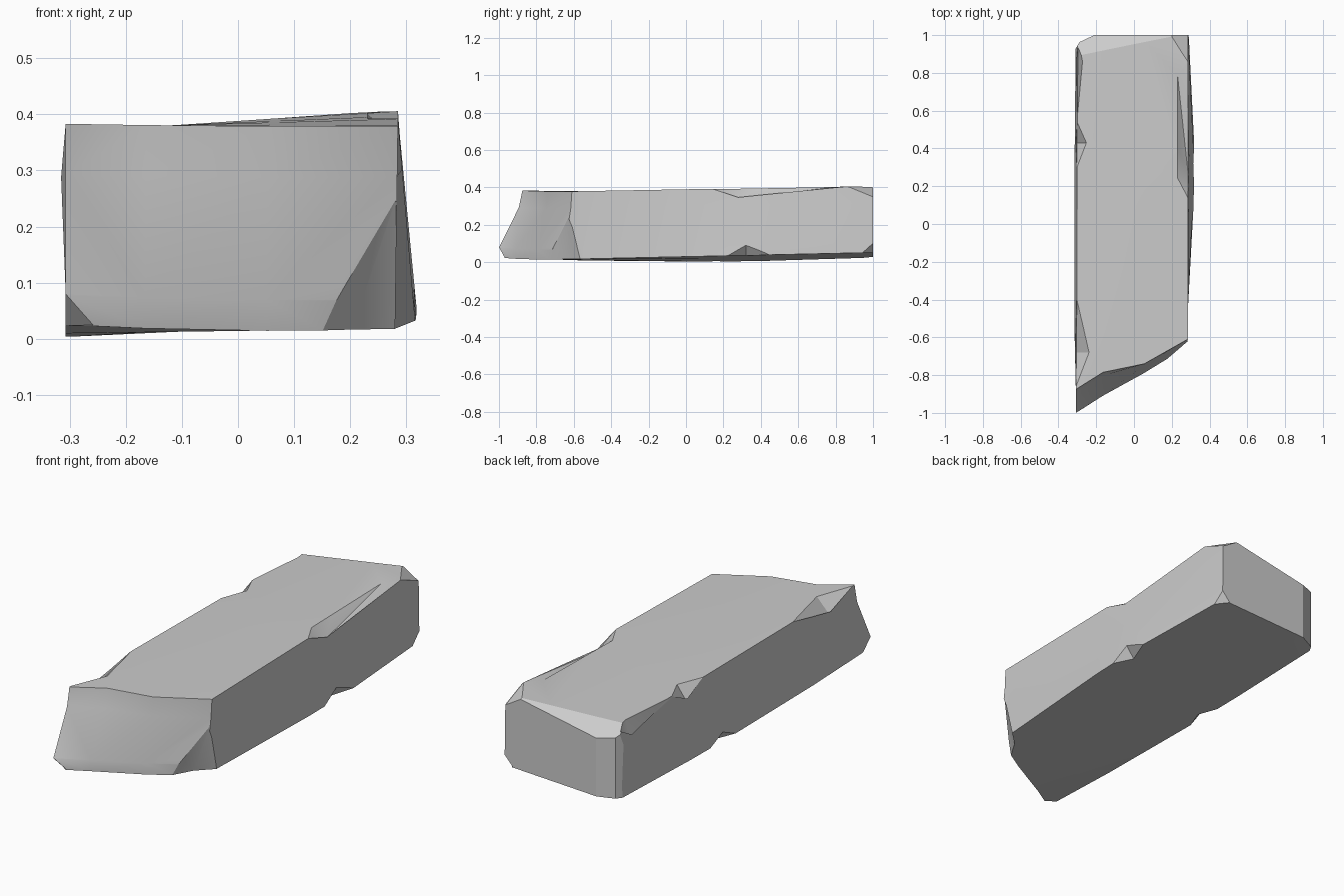
import bpy, bmesh
from mathutils import Vector

if "Cube" in bpy.data.objects:
    bpy.data.objects.remove(bpy.data.objects["Cube"])

COLS = (0, .24, .61, 1)
ROWS = (0, .15, .75, 1)
FRONT_ROWS = (0, 0, .85, 1)
# Slanted front end: y along its bottom and top edges
FRONT_LOW = (-1.0, -.91, -.79, -.65)
FRONT_HIGH = (-.875, -.785, -.74, -.61)


def corner(sx, sz, y):
    # The four long edges of the stone, followed along y
    if sz < 0:
        if sx < 0:
            return Vector((-.307, y, .003 + .022 * y * y))
        bow = max(0, 1 - ((y - .35) / .75) ** 2)
        return Vector((.28 + .04 * bow, y, .03 + .022 * y))
    if sx < 0:
        return Vector((-.302 + .008 * y ** 3, y, .376 - .008 * y))
    return Vector((.285, y, .39 + .018 * y))


def grid_point(y, i, j):
    u, v = COLS[i], ROWS[j]
    if y is None:
        y = FRONT_LOW[i] + (FRONT_HIGH[i] - FRONT_LOW[i]) * FRONT_ROWS[j]
        bulge = 0
    else:
        bulge = .011 if (i == 0 and j == 2) else 0
    low = corner(-1, -1, y).lerp(corner(1, -1, y), u)
    high = corner(-1, 1, y).lerp(corner(1, 1, y), u)
    p = low.lerp(high, v)
    p.x -= bulge
    return p


def slice_off(bm, a, b, c, outward):
    # Cut with the plane through a, b, c and cap the cut
    a, b, c = Vector(a), Vector(b), Vector(c)
    normal = (b - a).cross(c - a).normalized()
    if normal.dot(Vector(outward)) < 0:
        normal = -normal
    bmesh.ops.bisect_plane(
        bm, geom=bm.verts[:] + bm.edges[:] + bm.faces[:], dist=1e-5,
        plane_co=a, plane_no=normal, clear_outer=True)
    bmesh.ops.holes_fill(bm, edges=[e for e in bm.edges if e.is_boundary], sides=0)
    bmesh.ops.recalc_face_normals(bm, faces=bm.faces)


def make_object(name, bm):
    mesh = bpy.data.meshes.new(name)
    bm.to_mesh(mesh)
    bm.free()
    obj = bpy.data.objects.new(name, mesh)
    bpy.context.collection.objects.link(obj)
    return obj


def build_body():
    bm = bmesh.new()
    n = range(4)
    ring = ([(i, 0) for i in n] + [(3, j) for j in n[1:]]
            + [(i, 3) for i in n[2::-1]] + [(0, j) for j in n[2:0:-1]])
    layers = []
    for y in (None, -.55, .1, .4, 1):
        keys = [(i, j) for i in n for j in n] if y in (None, 1) else ring
        layers.append({k: bm.verts.new(grid_point(y, *k)) for k in keys})
    for a, b in zip(layers, layers[1:]):
        for k, m in zip(ring, ring[1:] + ring[:1]):
            bm.faces.new((a[k], a[m], b[m], b[k]))
    for cap in (layers[0], layers[-1]):
        for i in range(3):
            for j in range(3):
                bm.faces.new((cap[i, j], cap[i + 1, j], cap[i + 1, j + 1], cap[i, j + 1]))
    bmesh.ops.recalc_face_normals(bm, faces=bm.faces)
    # Worn back end: sloped top and two steps round the left corner
    slice_off(bm, (-.25, .90, .372), (.15, .98, .40), (-.22, 1, .315), (0, 1, 1))
    for x0, y0, x1, y1 in ((-.325, .90, -.285, .97), (-.295, .96, -.21, 1)):
        slice_off(bm, (x0, y0, 0), (x1, y1, 0), (x1, y1, 1), (-1, 1, 0))
    return make_object("stone_block", bm)


def chip(body, points):
    # Subtract the convex hull of the points
    bm = bmesh.new()
    for p in points:
        bm.verts.new(p)
    bmesh.ops.convex_hull(bm, input=bm.verts[:])
    bmesh.ops.recalc_face_normals(bm, faces=bm.faces)
    cutter = make_object("chip_cutter", bm)
    cutter.hide_render = True
    mod = body.modifiers.new("chip", 'BOOLEAN')
    mod.operation = 'DIFFERENCE'
    mod.solver = 'EXACT'
    mod.object = cutter
    bpy.context.view_layer.objects.active = body
    bpy.ops.object.modifier_apply(modifier=mod.name)
    bpy.data.objects.remove(cutter)


def edge_chip(body, sx, sz, y0, y1, mid, dx, dz, flat=False):
    # Notch along a long edge, dx deep across and dz deep up or down
    c = corner(sx, sz, mid)
    across = [corner(sx, sz, y) for y in ((y0 + .1, y1 - .02) if flat else (mid,))]
    chip(body, [corner(sx, sz, y0), corner(sx, sz, y1),
                *[p + Vector((-sx * dx, 0, sz * .003)) for p in across],
                c + Vector((0, 0, -sz * dz)),
                c + Vector((sx * .08, 0, sz * .08))])


def corner_chip(body, sx, sy, sz, dx, dy, dz, slant=0):
    # Knock off an end corner
    c = corner(sx, sz, sy)
    chip(body, [c + Vector((-sx * dx, slant * dx, 0)), corner(sx, sz, sy * (1 - dy)),
                c + Vector((0, 0, -sz * dz)),
                c + Vector((sx * .08, sy * .08, sz * .08))])


block = build_body()

# Chips along the long edges
edge_chip(block, 1, 1, .14, .86, .28, .06, .055, flat=True)
edge_chip(block, 1, -1, .22, .45, .32, .05, .062)
edge_chip(block, -1, 1, -.86, -.40, -.68, .07, .07)
edge_chip(block, -1, 1, .30, .54, .43, .05, .065)
edge_chip(block, -1, 1, .56, .97, .86, .025, .08)
edge_chip(block, -1, -1, .05, .25, .15, .04, .045)

# Broken end corners
corner_chip(block, 1, 1, 1, .1, .14, .06)
corner_chip(block, 1, 1, -1, .045, .06, .05)
corner_chip(block, -1, -1, -1, .05, .06, .055, slant=.6)

# Slanted facet low on the right of the front end
chip(block, [(.281, -.625, .25), (.145, -.74, .016), (.2, -.64, .005),
             (.286, -.56, .016), (.283, -.625, .095), (.36, -.85, -.05)])

# Soft shading within faces, crisp chipped edges
bpy.ops.object.select_all(action='DESELECT')
block.select_set(True)
bpy.context.view_layer.objects.active = block
bpy.ops.object.shade_smooth_by_angle(angle=.4)
